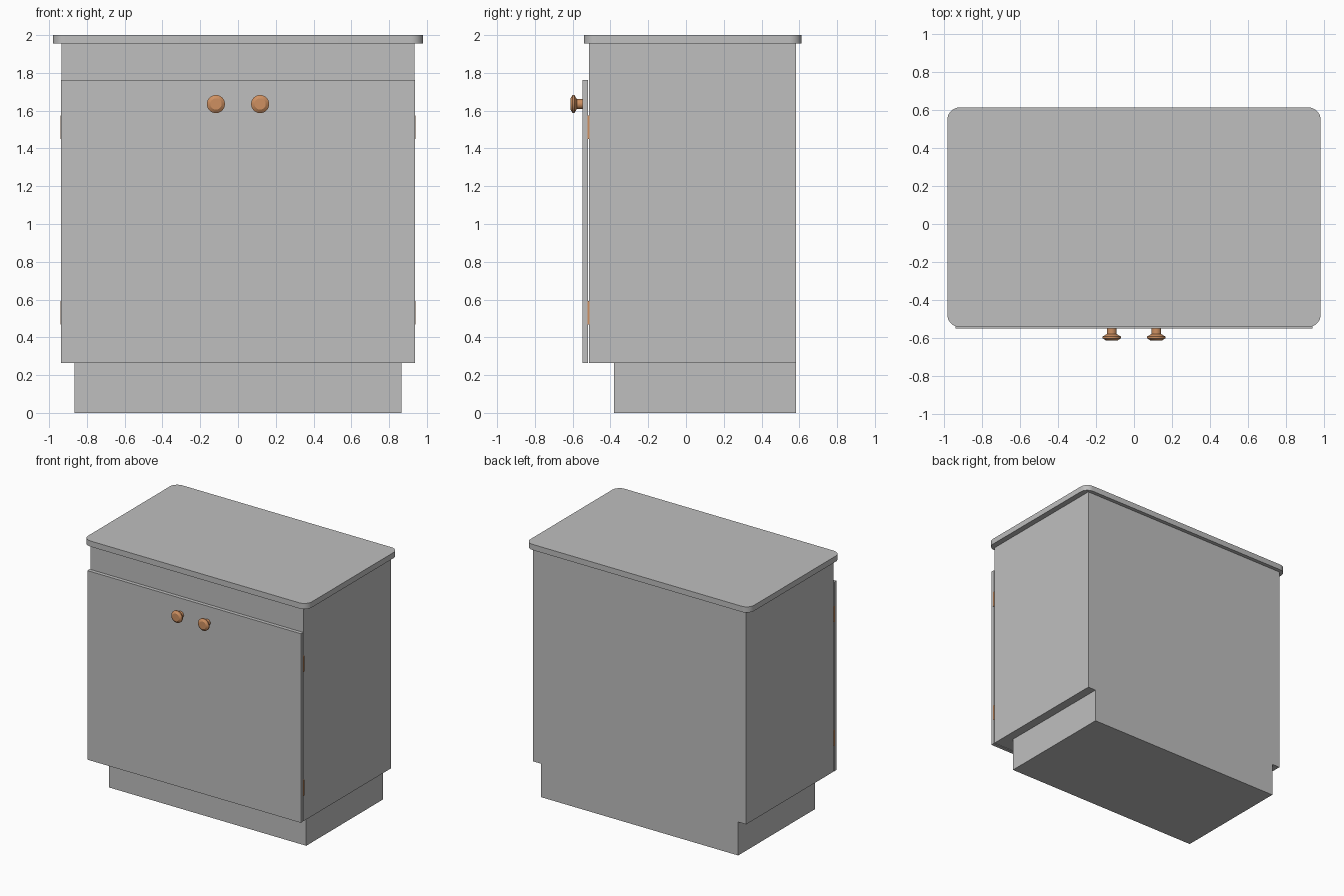
import bpy, bmesh, math
from mathutils import Matrix

if "Cube" in bpy.data.objects:
    bpy.data.objects.remove(bpy.data.objects["Cube"])


def material(name, rgb):
    m = bpy.data.materials.new(name)
    m.diffuse_color = (*rgb, 1)
    m.use_nodes = True
    m.node_tree.nodes["Principled BSDF"].inputs["Base Color"].default_value = m.diffuse_color
    return m


GREY = material("grey paint", (0.52, 0.52, 0.52))
COPPER = material("copper", (0.62, 0.28, 0.12))


def finish(name, bm, mat):
    bmesh.ops.recalc_face_normals(bm, faces=bm.faces)
    me = bpy.data.meshes.new(name)
    bm.to_mesh(me)
    bm.free()
    me.materials.append(mat)
    ob = bpy.data.objects.new(name, me)
    bpy.context.collection.objects.link(ob)
    return ob


def box(name, x, y, z, mat, corner=0):
    bm = bmesh.new()
    bmesh.ops.create_cube(bm, size=1)
    for v in bm.verts:
        for i, (lo, hi) in enumerate((x, y, z)):
            v.co[i] = hi if v.co[i] > 0 else lo
    if corner:
        upright = [e for e in bm.edges if abs(e.verts[0].co.z - e.verts[1].co.z) > 1e-4]
        bmesh.ops.bevel(bm, geom=upright, offset=corner, segments=8, profile=0.5,
                        affect='EDGES')
    return finish(name, bm, mat)


def smooth(ob, angle):
    bpy.ops.object.select_all(action='DESELECT')
    ob.select_set(True)
    bpy.context.view_layer.objects.active = ob
    bpy.ops.object.shade_smooth_by_angle(angle=math.radians(angle))


# Cabinet body, recessed plinth and rounded worktop
box("plinth", (-0.865, 0.865), (-0.381, 0.582), (0, 0.265), GREY)
box("body", (-0.935, 0.935), (-0.513, 0.582), (0.265, 1.955), GREY)
smooth(box("worktop", (-0.98, 0.98), (-0.541, 0.612), (1.955, 2.0), GREY, 0.065), 30)

# Knob profile: radius, y
KNOB = [(0, -0.548), (0.026, -0.548), (0.026, -0.578), (0.048, -0.591),
        (0.048, -0.600), (0.030, -0.612), (0, -0.612)]


def knob(name, x, z):
    bm = bmesh.new()
    verts = [bm.verts.new((r, y, 0)) for r, y in KNOB]
    edges = [bm.edges.new(p) for p in zip(verts, verts[1:])]
    bmesh.ops.spin(bm, geom=verts + edges, cent=(0, 0, 0), axis=(0, 1, 0),
                   angle=2 * math.pi, steps=24)
    bmesh.ops.remove_doubles(bm, verts=bm.verts, dist=1e-5)
    bmesh.ops.transform(bm, matrix=Matrix.Translation((x, 0, z)), verts=bm.verts)
    smooth(finish(name, bm, COPPER), 25)


# Doors, knobs and hinges, mirrored left and right
for side, s in (("left", -1), ("right", 1)):
    box(f"{side}_door", sorted((0, s * 0.936)), (-0.549, -0.520), (0.265, 1.763), GREY)
    knob(f"{side}_knob", s * 0.117, 1.635)
    for level, z in (("lower", 0.531), ("upper", 1.513)):
        box(f"{side}_{level}_hinge", sorted((s * 0.86, s * 0.941)), (-0.522, -0.512),
            (z - 0.062, z + 0.062), COPPER)
